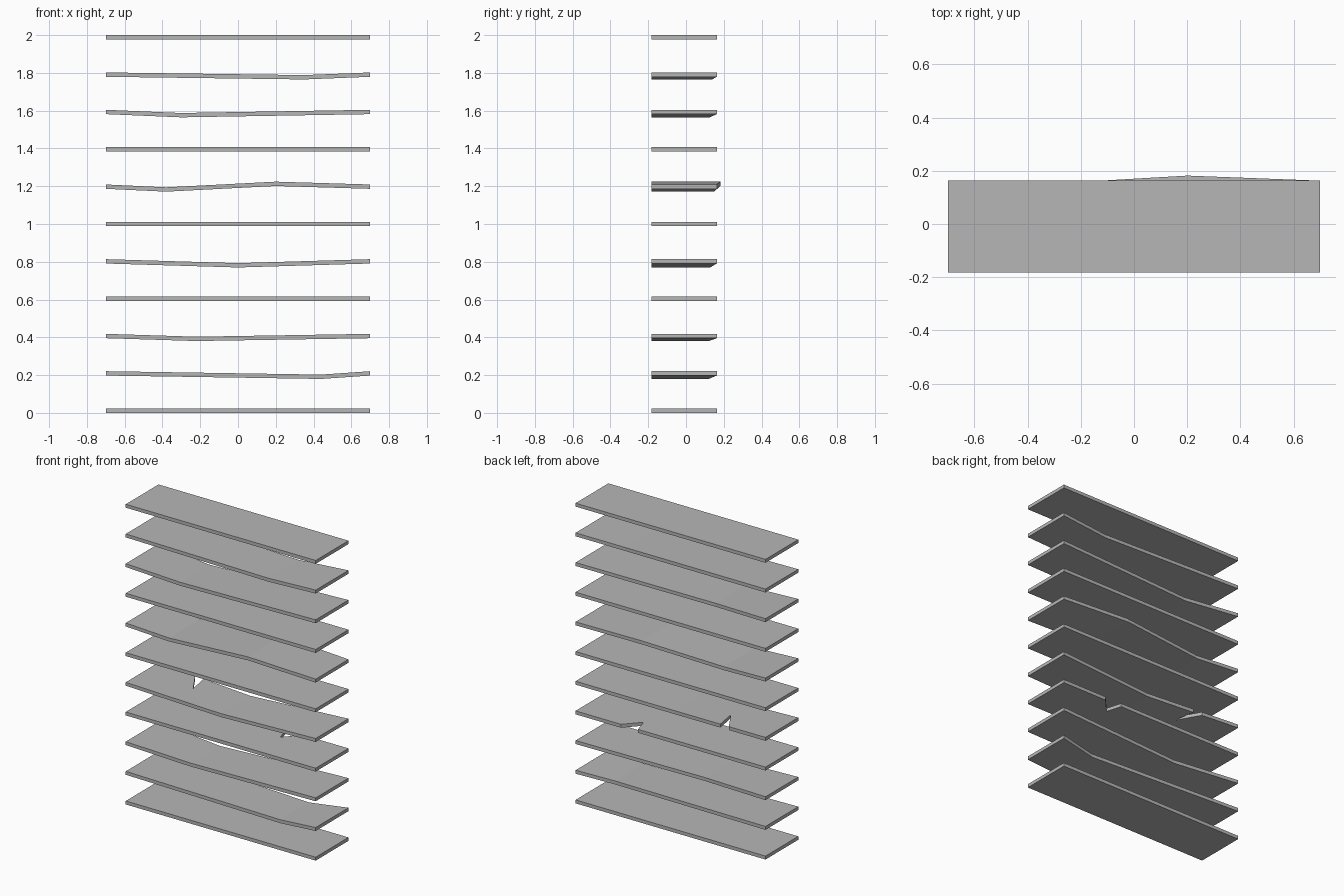
import bpy
import bmesh

cube = bpy.data.objects.get("Cube")
if cube:
    bpy.data.objects.remove(cube, do_unlink=True)

HALF, FRONT, BACK, THICK = 0.70, -0.182, 0.163, 0.023
COUNT = 11
STEP = (2 - THICK) / (COUNT - 1)

grey = bpy.data.materials.new("plain_grey")
grey.use_nodes = True
colour = (0.47, 0.47, 0.47, 1)
grey.diffuse_color = colour
grey.node_tree.nodes["Principled BSDF"].inputs["Base Color"].default_value = colour

# Bends per slat: (x, height offset, back edge offset)
bends = {
    1: [(0.44, -0.018, -0.043)],
    2: [(-0.22, -0.015, -0.042)],
    4: [(0.0, -0.021, -0.035)],
    6: [(-0.38, -0.015, -0.015), (0.20, 0.015, 0.019)],
    8: [(-0.30, -0.017, -0.038)],
    9: [(0.35, -0.014, -0.025)],
}
# Chips in the back edge: (left x, right x, tip x, tip y)
chips = {3: (0.24, 0.365, 0.27, 0.06), 4: (-0.42, -0.355, -0.33, 0.0)}


def slat(index):
    """A thin board, bent at its stations, with an optional chip in the back."""
    stations = [(-HALF, 0, 0)] + bends.get(index, []) + [(HALF, 0, 0)]
    base = index * STEP
    bm = bmesh.new()
    for (x0, z0, d0), (x1, z1, d1) in zip(stations, stations[1:]):
        def point(x, y=None):
            t = (x - x0) / (x1 - x0)
            if y is None:
                y = BACK + d0 + t * (d1 - d0)
            return bm.verts.new((x, y, base + z0 + t * (z1 - z0)))

        outline = [point(x0, FRONT), point(x1, FRONT), point(x1)]
        chip = chips.get(index)
        if chip and x0 < chip[0] < x1:
            left, right, tip_x, tip_y = chip
            outline += [point(right), point(tip_x, tip_y), point(left)]
        outline.append(point(x0))
        bm.faces.new(outline)
    bmesh.ops.remove_doubles(bm, verts=bm.verts, dist=0.0001)
    # Give the sheet its thickness
    result = bmesh.ops.extrude_face_region(bm, geom=bm.faces[:])
    top = [v for v in result["geom"] if isinstance(v, bmesh.types.BMVert)]
    bmesh.ops.translate(bm, verts=top, vec=(0, 0, THICK))
    bmesh.ops.recalc_face_normals(bm, faces=bm.faces)
    name = f"slat_{index + 1}"
    mesh = bpy.data.meshes.new(name)
    bm.to_mesh(mesh)
    bm.free()
    mesh.materials.append(grey)
    bpy.context.collection.objects.link(bpy.data.objects.new(name, mesh))


for i in range(COUNT):
    slat(i)
